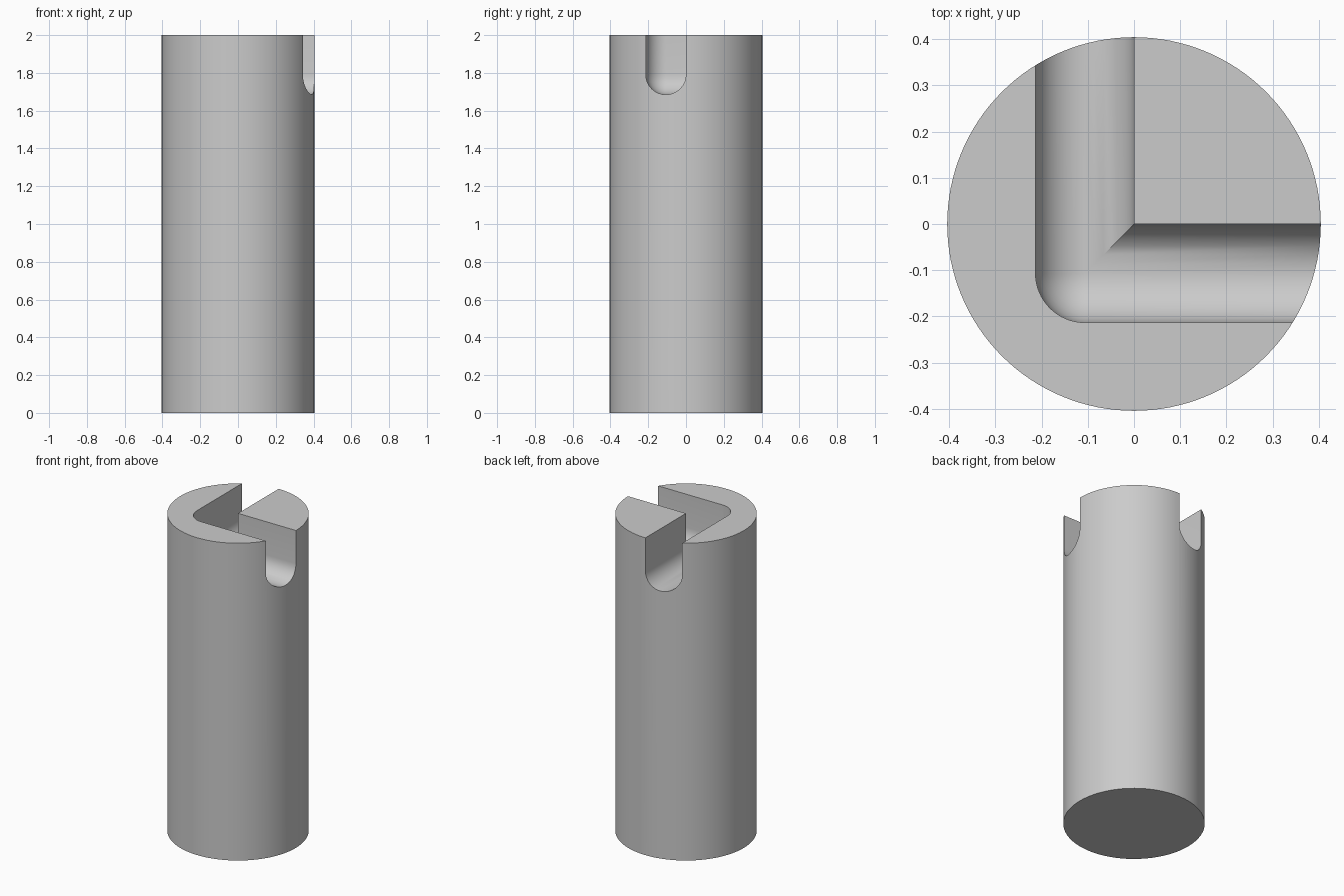
import bpy
import bmesh
from math import pi, sin, cos, radians

default = bpy.data.objects.get("Cube")
if default:
    bpy.data.objects.remove(default, do_unlink=True)

HEIGHT = 2.0
RADIUS = 0.404
SLOT_R = 0.1065       # half the slot width, also its rounded floor
SLOT_BOTTOM = 1.685
ARC_STEPS = 16

# Material
grey = bpy.data.materials.new("plain_grey")
grey.use_nodes = True
colour = (0.6, 0.6, 0.6, 1)
grey.diffuse_color = colour
grey.node_tree.nodes["Principled BSDF"].inputs["Base Color"].default_value = colour


def make_object(name, bm):
    bmesh.ops.recalc_face_normals(bm, faces=bm.faces)
    mesh = bpy.data.meshes.new(name)
    bm.to_mesh(mesh)
    bm.free()
    obj = bpy.data.objects.new(name, mesh)
    bpy.context.collection.objects.link(obj)
    mesh.materials.append(grey)
    return obj


# Round post
bm = bmesh.new()
bmesh.ops.create_cone(bm, cap_ends=True, segments=128,
                      radius1=RADIUS, radius2=RADIUS, depth=HEIGHT)
bmesh.ops.translate(bm, verts=bm.verts, vec=(0, 0, HEIGHT / 2))
post = make_object("slotted_post", bm)

# Slot section: offset from the centre line (outside positive) and height
top = HEIGHT + 0.2
section = [(-SLOT_R, top)]
for i in range(ARC_STEPS + 1):
    a = pi + pi * i / ARC_STEPS
    d = 0 if i == ARC_STEPS // 2 else SLOT_R * cos(a)
    section.append((d, SLOT_BOTTOM + SLOT_R + SLOT_R * sin(a)))
section += [(SLOT_R, top), (0, top)]


def corner_point(d, z, angle):
    # Outer side turns round the corner, inner side meets in a mitre
    if d > 0:
        return (-SLOT_R + d * cos(angle), -SLOT_R + d * sin(angle), z)
    return (-SLOT_R - d, -SLOT_R - d, z)


# Sweep the section along the back arm, round the corner, along the left arm
stations = [[(-SLOT_R - d, 0.6, z) for d, z in section]]
for i in range(ARC_STEPS + 1):
    angle = pi + pi / 2 * i / ARC_STEPS
    stations.append([corner_point(d, z, angle) for d, z in section])
stations.append([(0.6, -SLOT_R - d, z) for d, z in section])

bm = bmesh.new()
rings = [[bm.verts.new(p) for p in ring] for ring in stations]
count = len(section)
for a, b in zip(rings, rings[1:]):
    for i in range(count):
        j = (i + 1) % count
        bm.faces.new((a[i], a[j], b[j], b[i]))
bm.faces.new(rings[0])
bm.faces.new(rings[-1])
bmesh.ops.remove_doubles(bm, verts=bm.verts, dist=0.0001)
cutter = make_object("slot_cutter", bm)
cutter.hide_render = True

# Cut the slot and smooth the curved walls
cut = post.modifiers.new("slot", 'BOOLEAN')
cut.operation = 'DIFFERENCE'
cut.solver = 'EXACT'
cut.object = cutter
bpy.ops.object.select_all(action='DESELECT')
bpy.context.view_layer.objects.active = post
post.select_set(True)
bpy.ops.object.modifier_apply(modifier=cut.name)
bpy.data.objects.remove(cutter, do_unlink=True)
bpy.ops.object.shade_smooth_by_angle(angle=radians(30))
